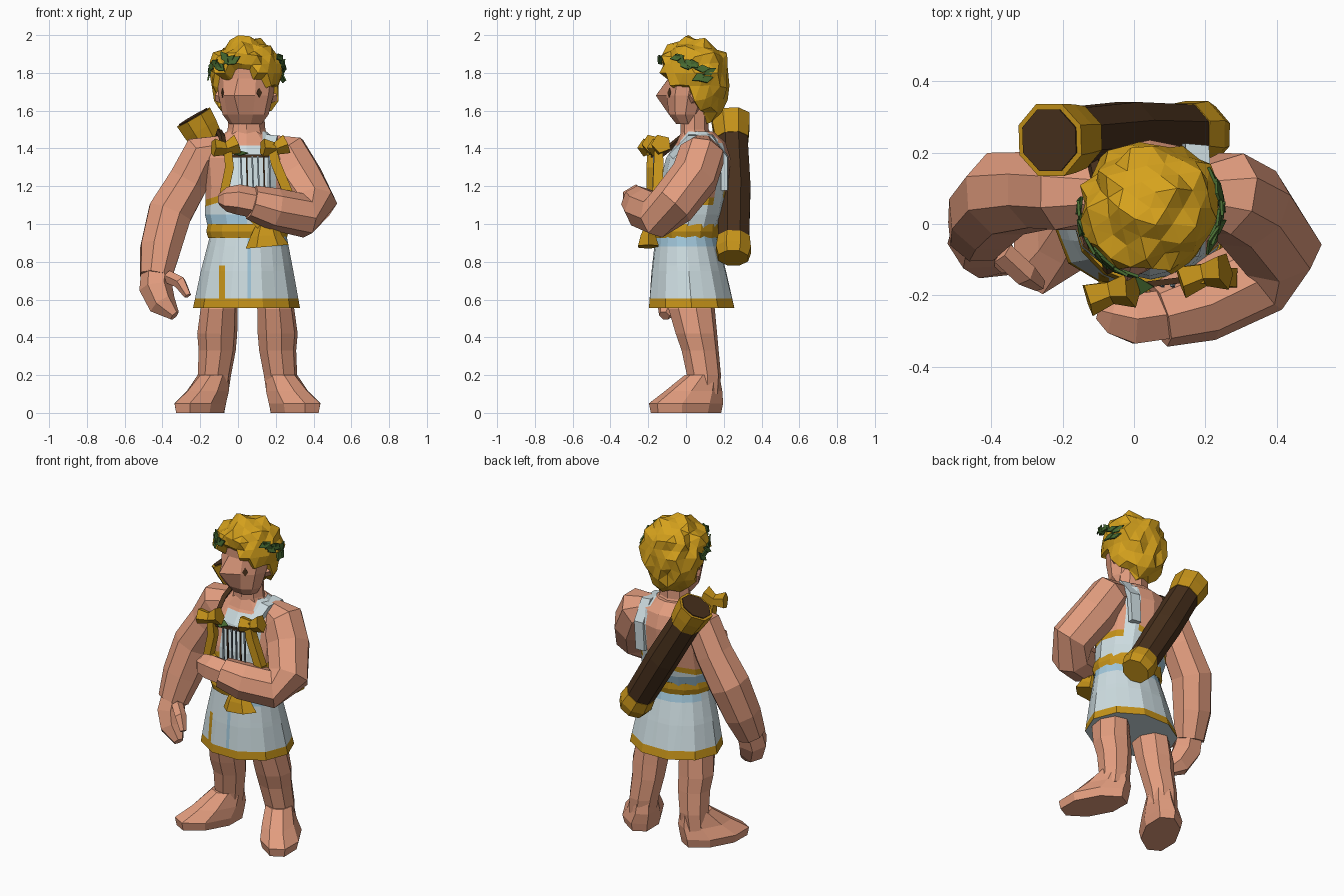
import bpy, bmesh, math, random
from mathutils import Vector, Matrix

random.seed(4)
if "Cube" in bpy.data.objects:
    bpy.data.objects.remove(bpy.data.objects["Cube"])


def material(name, rgb):
    m = bpy.data.materials.new(name)
    m.use_nodes = True
    m.diffuse_color = (*rgb, 1)
    m.node_tree.nodes["Principled BSDF"].inputs["Base Color"].default_value = (*rgb, 1)
    return m


SKIN = material("skin", (0.76, 0.335, 0.21))
HAIR = material("golden_hair", (0.67, 0.36, 0.012))
GOLD = material("gold_trim", (0.56, 0.29, 0.010))
CLOTH = material("white_cloth", (0.62, 0.73, 0.76))
BLUE = material("pale_blue_cloth", (0.36, 0.58, 0.72))
LEATHER = material("dark_leather", (0.065, 0.030, 0.012))
GREEN = material("leaf_green", (0.06, 0.14, 0.03))
STRING = material("grey_string", (0.20, 0.26, 0.30))


def finish(name, bm, mats):
    bmesh.ops.recalc_face_normals(bm, faces=bm.faces[:])
    me = bpy.data.meshes.new(name)
    bm.to_mesh(me)
    bm.free()
    ob = bpy.data.objects.new(name, me)
    bpy.context.collection.objects.link(ob)
    for m in mats:
        me.materials.append(m)
    return ob


def loft(name, rings, mats):
    """Skin a list of equal-length point rings and cap both ends."""
    bm = bmesh.new()
    vs = [[bm.verts.new(p) for p in r] for r in rings]
    n = len(vs[0])
    for a, b in zip(vs, vs[1:]):
        for i in range(n):
            j = (i + 1) % n
            bm.faces.new((a[i], a[j], b[j], b[i]))
    bm.faces.new(vs[0])
    bm.faces.new(vs[-1])
    return finish(name, bm, mats)


def stack(name, stations, n, mats, rot=0, phase=0, pleat=0):
    """Horizontal ellipses (x, y, z, rx, ry), turned by rot about z."""
    rings = []
    for k, (x, y, z, rx, ry) in enumerate(stations):
        ring = []
        for i in range(n):
            a = math.tau * i / n + phase
            s = 1 + (pleat * k * (-1) ** i)
            p = Matrix.Rotation(rot, 3, 'Z') @ Vector((rx * s * math.cos(a), ry * s * math.sin(a), 0))
            ring.append(p + Vector((x, y, z)))
        rings.append(ring)
    return loft(name, rings, mats)


def limb(name, stations, n, mat, flat=1.0, start=(0, 1, 0)):
    """Round section (x, y, z, r) swept along a path."""
    pts = [Vector(s[:3]) for s in stations]
    u, rings = Vector(start), []
    for i, s in enumerate(stations):
        t = (pts[min(i + 1, len(pts) - 1)] - pts[max(i - 1, 0)]).normalized()
        u = (u - t * u.dot(t)).normalized()
        w = t.cross(u)
        rings.append([pts[i] + s[3] * (u * flat * math.cos(a) + w * math.sin(a))
                      for a in (math.tau * (k + .5) / n for k in range(n))])
    return loft(name, rings, [mat])


def paint(ob, cuts, rule):
    """Cut the mesh along planes, then pick each face's material by rule."""
    bm = bmesh.new()
    bm.from_mesh(ob.data)
    for co, no in cuts:
        bmesh.ops.bisect_plane(bm, geom=bm.verts[:] + bm.edges[:] + bm.faces[:],
                               plane_co=co, plane_no=no, dist=1e-5)
    bm.normal_update()
    for f in bm.faces:
        f.material_index = rule(f.calc_center_median(), f.normal)
    bm.to_mesh(ob.data)
    bm.free()


# Torso with a one-shouldered tunic: bare right shoulder and open upper back
torso = stack("torso", [(.055, 0, .92, .2, .155), (.045, .02, 1.05, .22, .175),
                        (.045, .04, 1.2, .215, .185), (.045, .065, 1.35, .225, .17),
                        (.045, .08, 1.43, .18, .13), (.045, .06, 1.49, .105, .085)],
              12, [SKIN, GOLD, CLOTH, BLUE])
SLOPE, TRIM = .3, .035
FRONT_Z, BACK_Z, FRONT_X, BACK_X = 1.12, 1.08, -.04, .13


def tunic(c, nrm):
    edge_x, edge_z = (FRONT_X, FRONT_Z) if c.y < .04 else (BACK_X, BACK_Z)
    d = c.z - edge_z - SLOPE * (c.x + .2)
    armhole = c.x > .2 and c.y < .17
    if c.z > 1.415 and abs(c.x - .045) < .1:
        return 0
    if armhole and c.z > 1.1:
        return 0 if c.z > 1.14 else 1
    if c.x < edge_x and d > -TRIM:
        return 0 if d > 0 else 1
    return 3 if c.z < 1.05 and c.x < .02 else 2


paint(torso, [((-.2, 0, z - t), (-SLOPE, 0, 1)) for z in (FRONT_Z, BACK_Z) for t in (0, TRIM)]
      + [((x, 0, 0), (1, 0, 0)) for x in (FRONT_X, BACK_X, .2)]
      + [((0, y, 0), (0, 1, 0)) for y in (.04, .17)]
      + [((0, 0, z), (0, 0, 1)) for z in (1.05, 1.1, 1.14, 1.415)], tunic)
limb("shoulder_strap", [(.15, -.075, 1.36, .025), (.175, .02, 1.455, .026), (.18, .13, 1.455, .026),
                        (.175, .205, 1.35, .026), (.165, .205, 1.18, .025)], 4, CLOTH,
     flat=1.8, start=(1, 0, 0))

# Pleated skirt with gold hem, pale blue folds and a gold seam
skirt = stack("skirt", [(.055, 0, .95, .2, .16), (.048, .015, .75, .242, .2),
                        (.045, .03, .555, .276, .232)], 20, [CLOTH, GOLD, BLUE], pleat=.013)


def skirt_colour(c, nrm):
    if nrm.z < -.8:
        return 0
    if c.z < .605:
        return 1
    if c.y < 0 and -.1 < c.x < -.07 and c.z < .78:
        return 1
    if c.z > .88 and (c.x > .05 or c.y > .05) or (c.y < 0 and .05 < c.x < .07):
        return 2
    return 0


paint(skirt, [((0, 0, z), (0, 0, 1)) for z in (.605, .78, .88)]
      + [((x, 0, 0), (1, 0, 0)) for x in (-.1, -.07, .05, .07)], skirt_colour)
stack("belt", [(.05, 0, .925, .208, .17), (.05, 0, .96, .218, .18), (.05, .005, 1.0, .21, .175)],
      14, [GOLD])

# Legs and feet, mirrored about the body's centre line x = 0.05
for side, s in (("left", 1), ("right", -1)):
    def mx(d):
        return .05 + s * d
    stack(side + "_leg", [(mx(.14), .03, .6, .095, .115), (mx(.15), .03, .55, .1, .125),
                          (mx(.16), .055, .42, .108, .112), (mx(.16), .075, .33, .1, .1),
                          (mx(.175), .095, .2, .09, .092), (mx(.185), .1, .1, .085, .08)], 8, [SKIN],
          phase=.2)
    stack(side + "_foot", [(mx(.18), .085, .2, .082, .095), (mx(.21), .04, .115, .1, .165),
                           (mx(.25), 0, .05, .12, .215), (mx(.25), 0, 0, .108, .205)],
          8, [SKIN], rot=s * .5, phase=.39)

# Hanging right arm with hand and thumb
limb("right_arm", [(-.08, .09, 1.39, .085), (-.19, .09, 1.37, .115), (-.26, .095, 1.23, .115),
                   (-.36, .085, 1.06, .125), (-.41, .03, .87, .115), (-.435, -.025, .72, .09)], 8, SKIN)
limb("right_hand", [(-.43, -.01, .78, .08), (-.435, -.05, .66, .088), (-.40, -.085, .575, .075),
                    (-.335, -.115, .515, .03)], 6, SKIN)
limb("right_thumb", [(-.37, -.08, .72, .035), (-.305, -.14, .69, .035), (-.265, -.17, .62, .02)], 5, SKIN)

# Left arm folded across the chest
limb("left_arm", [(.17, .09, 1.405, .075), (.255, .085, 1.37, .125), (.32, .045, 1.25, .13),
                  (.4, -.07, 1.105, .126), (.345, -.145, 1.045, .118), (.19, -.22, 1.08, .112),
                  (.07, -.255, 1.115, .092)], 8, SKIN)
limb("left_hand", [(.1, -.25, 1.11, .08), (0, -.265, 1.13, .08), (-.06, -.25, 1.13, .065),
                   (-.1, -.24, 1.13, .03)], 6, SKIN)

# Neck and head, turned a little to its right
stack("neck", [(.045, .06, 1.44, .125, .09), (.045, .045, 1.5, .1, .075), (.045, .045, 1.62, .09, .075)],
      8, [SKIN])
N, NOSE = 10, math.radians(-107)
head = stack("head", [(.04, .01, 1.53, .085, .065), (.04, -.005, 1.58, .122, .09),
                      (.042, .01, 1.68, .145, .12), (.045, .03, 1.77, .155, .13),
                      (.045, .04, 1.86, .15, .145), (.045, .04, 1.94, .08, .08)], N, [SKIN], phase=NOSE)
head.data.vertices[2 * N].co += Vector((-.02, -.055, 0))      # nose tip
for side, s in (("left", 1), ("right", -1)):                   # ears
    limb(side + "_ear", [(.042 + s * .12, .04, 1.67, .035), (.042 + s * .155, .05, 1.68, .03)], 5, SKIN)


def plate(name, loc, nrm, w, h, mat, roll=0.0, thick=.004):
    """Thin diamond plate facing nrm."""
    bm = bmesh.new()
    r = nrm.to_track_quat('Z', 'Y').to_matrix() @ Matrix.Rotation(roll, 3, 'Z')
    bmesh.ops.create_cone(bm, segments=4, cap_ends=True, radius1=1, radius2=1, depth=1)
    for v in bm.verts:
        v.co = loc + r @ Vector((v.co.x * w, v.co.y * h, v.co.z * thick))
    return finish(name, bm, [mat])


# Eyes laid on the face
bpy.context.view_layer.update()
for side, x in (("left", .112), ("right", -.082)):
    hit, loc, nrm, _ = head.ray_cast(Vector((x, -1, 1.695)), Vector((0, 1, 0)))
    if hit:
        plate(side + "_eye", loc, nrm, .018, .026, LEATHER)

# Tufted hair, tucked inside the head wherever the face shows
bm = bmesh.new()
bmesh.ops.create_icosphere(bm, subdivisions=3, radius=1)
for v in bm.verts:
    d = v.co.copy()
    r = random.uniform(.88, 1.09)
    down = 1.48 if d.z < 0 else 1.03
    p = Vector((.045 + d.x * .193 * r, .045 + d.y * .192 * r, 1.8 + d.z * .185 * r * down))
    if p.y < -.03:
        limit = 1.84 - .75 * abs(p.x - .03)
    else:
        limit = 1.72 if p.y < .03 else 1.6 if p.y < .07 else 1.4
    if p.z < limit:
        p = Vector((.045, .04, 1.74)) + (p - Vector((.045, .04, 1.74))) * .5
    v.co = p
finish("hair", bm, [HAIR])

# Laurel wreath, a spray of leaves on each side of the head
for side, a0, a1, z0, z1 in (("left", -28, 24, 1.85, 1.78), ("right", 178, 250, 1.79, 1.87)):
    for i in range(10):
        a = math.radians(a0 + (a1 - a0) * i / 9)
        out = Vector((math.cos(a), math.sin(a), random.uniform(-.1, .5))).normalized()
        loc = Vector((.045 + .198 * math.cos(a), .045 + .195 * math.sin(a),
                      z0 + (z1 - z0) * i / 9 + random.uniform(-.035, .035)))
        plate(side + "_wreath_leaf", loc, out, .022, .042, GREEN, roll=random.uniform(.6, 2.4), thick=.008)

# Lyre: two horns with knotted tops, a crossbar, strings and a foot
limb("lyre_right_horn", [(-.055, -.185, 1.4, .03), (-.045, -.185, 1.3, .033), (-.075, -.185, 1.16, .036),
                         (.03, -.19, 1.08, .03), (.13, -.19, .98, .03)], 4, GOLD)
limb("lyre_left_horn", [(.175, -.145, 1.42, .03), (.2, -.145, 1.32, .036), (.262, -.15, 1.17, .038),
                        (.22, -.18, 1.06, .03), (.17, -.19, .97, .03)], 4, GOLD)
for side, x, y in (("right", -.065, -.19), ("left", .195, -.14)):
    limb("lyre_" + side + "_knot", [(x - .065, y - .02, 1.405, .05), (x, y, 1.4, .035),
                                    (x + .06, y + .01, 1.425, .055)], 5, GOLD)
limb("lyre_crossbar", [(-.05, -.18, 1.36, .012), (.19, -.15, 1.36, .012)], 4, LEATHER)
limb("lyre_foot", [(.15, -.19, .985, .06), (.15, -.2, .935, .085), (.155, -.2, .88, .115)],
     6, GOLD, flat=.55)
for i in range(6):
    x = .015 + .03 * i
    limb("lyre_string", [(x, -.17, 1.36, .006), (x + .01, -.175, 1.05, .006)], 4,
         LEATHER if i % 3 == 1 else STRING)
plate("lyre_leaf", Vector((.01, -.175, 1.375)), Vector((0, -.4, .9)), .045, .03, GREEN)

# Quiver slung across the back, with gold ends and a dark mouth
TOP, END = Vector((-.235, .235, 1.565)), Vector((.2, .25, .82))


def along(t, r):
    p = TOP.lerp(END, t)
    return (p.x, p.y + .012 * math.sin(math.pi * t), p.z, r)


limb("quiver_body", [along(.1, .09), along(.5, .094), along(.9, .088)], 8, LEATHER)
limb("quiver_rim", [along(0, .109), along(.08, .104), along(.16, .094)], 8, GOLD)
limb("quiver_tip", [along(.86, .091), along(.94, .1), along(1, .085)], 8, GOLD)
limb("quiver_mouth", [along(-.006, .093), along(.002, .093)], 8, LEATHER)
limb("quiver_strap", [(-.12, .2, 1.42, .018), (-.1, .1, 1.49, .018), (-.085, -.02, 1.46, .018),
                      (-.07, -.13, 1.37, .018)], 4, LEATHER)
